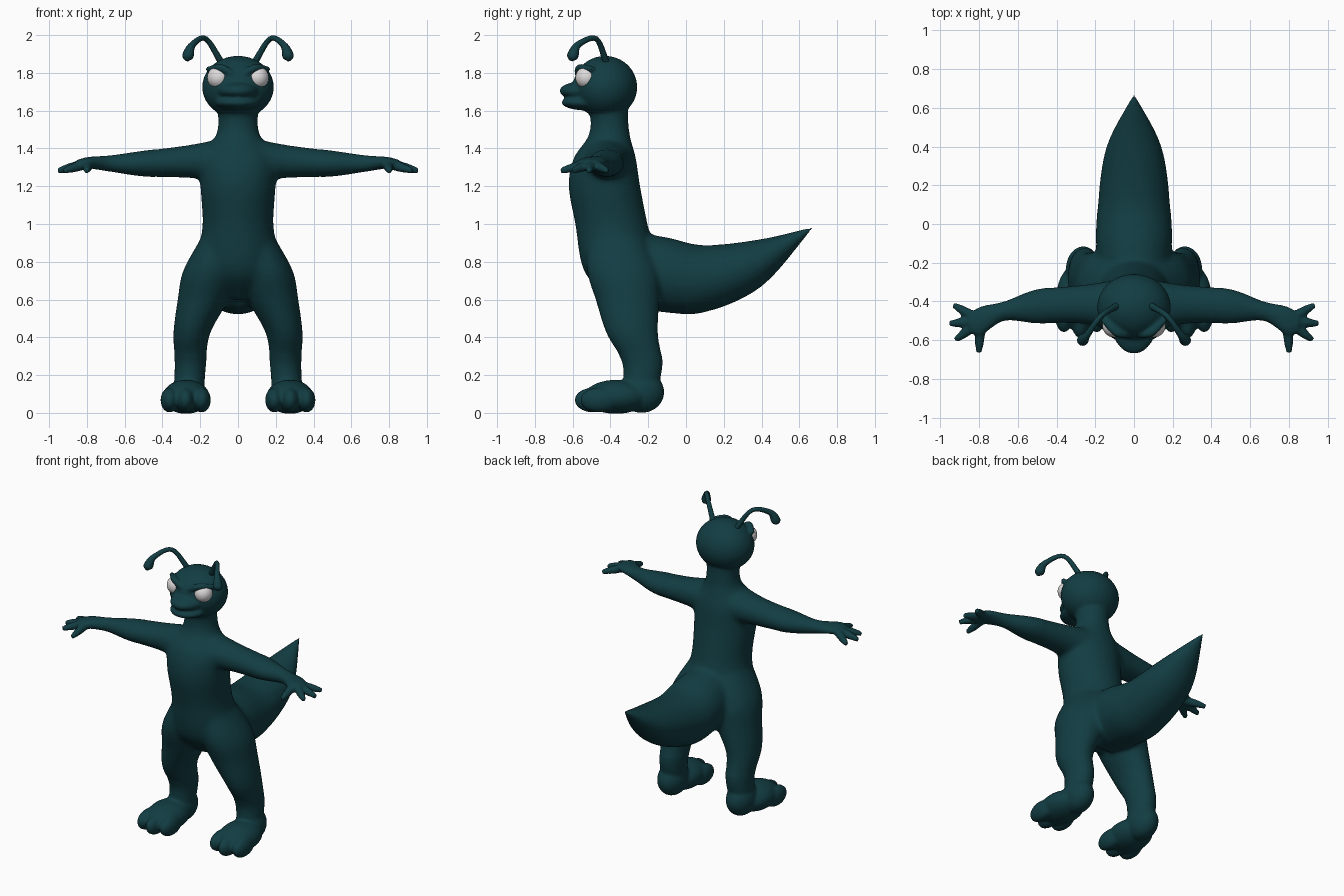
import bpy, bmesh, math
from mathutils import Matrix, Vector

cube = bpy.data.objects.get("Cube")
if cube:
    bpy.data.objects.remove(cube, do_unlink=True)


def material(name, rgb):
    mat = bpy.data.materials.new(name)
    mat.use_nodes = True
    mat.diffuse_color = (*rgb, 1)
    mat.node_tree.nodes["Principled BSDF"].inputs["Base Color"].default_value = (*rgb, 1)
    return mat


TEAL = material("dark teal skin", (0.006, 0.047, 0.056))
WHITE = material("eye white", (0.72, 0.7, 0.7))


def add_object(name, data):
    ob = bpy.data.objects.new(name, data)
    bpy.context.collection.objects.link(ob)
    return ob


def mesh_object(name, bm):
    mesh = bpy.data.meshes.new(name)
    bm.to_mesh(mesh)
    bm.free()
    return add_object(name, mesh)


def bake(ob, name):
    """Turn an object with its modifiers into a plain mesh object."""
    graph = bpy.context.evaluated_depsgraph_get()
    mesh = bpy.data.meshes.new_from_object(ob.evaluated_get(graph))
    bpy.data.objects.remove(ob, do_unlink=True)
    return add_object(name, mesh)


def smooth_path(points, steps=6):
    """Catmull-Rom interpolation through points of any size."""
    pts = [Vector(p) for p in points]
    pts = [2 * pts[0] - pts[1], *pts, 2 * pts[-1] - pts[-2]]
    result = []
    for a, b, c, d in zip(pts, pts[1:], pts[2:], pts[3:]):
        for i in range(steps):
            t = i / steps
            result.append(b + t / 2 * (c - a + t * (2 * a - 5 * b + 4 * c - d
                                                    + t * (3 * b - a - 3 * c + d))))
    return result + [pts[-2]]


def loft(name, axis, rings, sides=32):
    """Skin over elliptical rings (x, y, z, radius, radius) square to an axis."""
    across = {"x": "yz", "y": "xz", "z": "xy"}[axis]
    bm = bmesh.new()
    loops = []
    for x, y, z, *radii in smooth_path(rings):
        loop = []
        for i in range(sides):
            angle = math.tau * i / sides
            co = Vector((x, y, z))
            for letter, r, wave in zip(across, radii, (math.cos, math.sin)):
                setattr(co, letter, getattr(co, letter) + r * wave(angle))
            loop.append(bm.verts.new(co))
        loops.append(loop)
    for low, high in zip(loops, loops[1:]):
        for i in range(sides):
            j = (i + 1) % sides
            bm.faces.new((low[i], low[j], high[j], high[i]))
    bm.faces.new(loops[0])
    bm.faces.new(loops[-1])
    bmesh.ops.recalc_face_normals(bm, faces=bm.faces)
    return mesh_object(name, bm)


def tube(name, points):
    """Round tube through (x, y, z, radius) points."""
    curve = bpy.data.curves.new(name, "CURVE")
    curve.dimensions = "3D"
    curve.bevel_depth = 1
    curve.use_fill_caps = True
    path = smooth_path(points)
    spline = curve.splines.new("POLY")
    spline.points.add(len(path) - 1)
    for point, (x, y, z, r) in zip(spline.points, path):
        point.co = (x, y, z, 1)
        point.radius = r
    return bake(add_object(name, curve), name)


def ellipsoid(name, centre, radii):
    bm = bmesh.new()
    place = Matrix.LocRotScale(Vector(centre), None, Vector(radii))
    bmesh.ops.create_uvsphere(bm, u_segments=32, v_segments=20, radius=1, matrix=place)
    return mesh_object(name, bm)


def mirrored(ob, name):
    bm = bmesh.new()
    bm.from_mesh(ob.data)
    bmesh.ops.scale(bm, verts=bm.verts, vec=(-1, 1, 1))
    bmesh.ops.reverse_faces(bm, faces=bm.faces)
    return mesh_object(name, bm)


def finish(ob, mat):
    ob.data.materials.clear()
    ob.data.materials.append(mat)
    ob.data.shade_smooth()


# Torso with neck, head, muzzle halves that leave a mouth crease, and tail
centre_parts = [
    loft("torso", "z", [(0, -.3, .6, .08, .1), (0, -.345, .75, .21, .195),
                        (0, -.395, 1, .188, .192), (0, -.432, 1.2, .2, .19),
                        (0, -.43, 1.35, .2, .165), (0, -.405, 1.48, .113, .107),
                        (0, -.41, 1.65, .108, .1)]),
    ellipsoid("head", (0, -.428, 1.725), (.19, .17, .165)),
    ellipsoid("upper_muzzle", (0, -.53, 1.705), (.11, .14, .052)),
    ellipsoid("lower_jaw", (0, -.52, 1.643), (.12, .14, .042)),
    loft("tail", "y", [(0, -.3, .76, .17, .2), (0, -.1, .73, .197, .2),
                       (0, .1, .71, .187, .178), (0, .4, .795, .141, .125),
                       (0, .67, .98, .003, .003)]),
]

# Arm, leg, foot and brow of the left side
side_parts = [
    loft("arm", "x", [(.1, -.42, 1.34, .13, .108), (.28, -.415, 1.33, .1, .086),
                      (.5, -.425, 1.32, .088, .068), (.67, -.45, 1.32, .05, .044),
                      (.79, -.5, 1.325, .075, .03), (.85, -.51, 1.32, .05, .02)]),
    loft("leg", "z", [(.1, -.37, .92, .1, .15), (.15, -.335, .75, .142, .19),
                      (.185, -.31, .6, .135, .17), (.245, -.285, .42, .098, .138),
                      (.252, -.23, .26, .083, .106), (.262, -.25, .08, .08, .09)]),
    ellipsoid("heel", (.262, -.235, .11), (.09, .12, .11)),
    ellipsoid("forefoot", (.275, -.37, .085), (.125, .17, .09)),
    tube("brow", [(.03, -.575, 1.795, .016), (.09, -.56, 1.826, .022),
                  (.165, -.49, 1.82, .014)]),
]
# Three toes, the middle one longest
for i in (-1, 0, 1):
    side_parts.append(ellipsoid("toe", (.277 + .085 * i, -.49 + .03 * abs(i), .068),
                                (.048, .1, .066)))
# Fingers and thumb fanned around the palm
for degrees in (30, -5, -37, -86):
    way = Vector((math.cos(math.radians(degrees)), math.sin(math.radians(degrees)), 0))
    palm = Vector((.79, -.5, 1.322))
    tip = palm + way * .165 - Vector((0, 0, .04))
    side_parts.append(tube("finger", [(*palm, .028), (*palm.lerp(tip, .6), .025),
                                      (*tip, .015)]))

# Fuse all parts into one continuous skin
fused = bmesh.new()
for part in centre_parts + side_parts + [mirrored(p, p.name) for p in side_parts]:
    fused.from_mesh(part.data)
    bpy.data.objects.remove(part, do_unlink=True)
body = mesh_object("body", fused)
remesh = body.modifiers.new("fuse", "REMESH")
remesh.mode = "VOXEL"
remesh.voxel_size = .01
body = bake(body, "body")

# Blend the joints of the trunk more strongly than the small details
trunk = body.vertex_groups.new(name="trunk")
trunk.add([v.index for v in body.data.vertices
           if abs(v.co.x) < .45 and .3 < v.co.z < 1.58 and v.co.y < .15], 1, "REPLACE")
for group, repeats in (("trunk", 40), ("", 3)):
    blend = body.modifiers.new("blend", "SMOOTH")
    blend.iterations = repeats
    blend.vertex_group = group
body = bake(body, "body")
finish(body, TEAL)

# Eyes and antennae
eye = ellipsoid("left_eye", (.103, -.525, 1.775), (.06, .06, .06))
antenna = tube("left_antenna", [(.085, -.42, 1.85, .018), (.17, -.475, 1.98, .014),
                                (.24, -.57, 1.95, .018), (.265, -.6, 1.89, .03),
                                (.27, -.61, 1.865, .01)])
for ob, mat in ((eye, WHITE), (antenna, TEAL)):
    finish(ob, mat)
    finish(mirrored(ob, ob.name.replace("left", "right")), mat)
